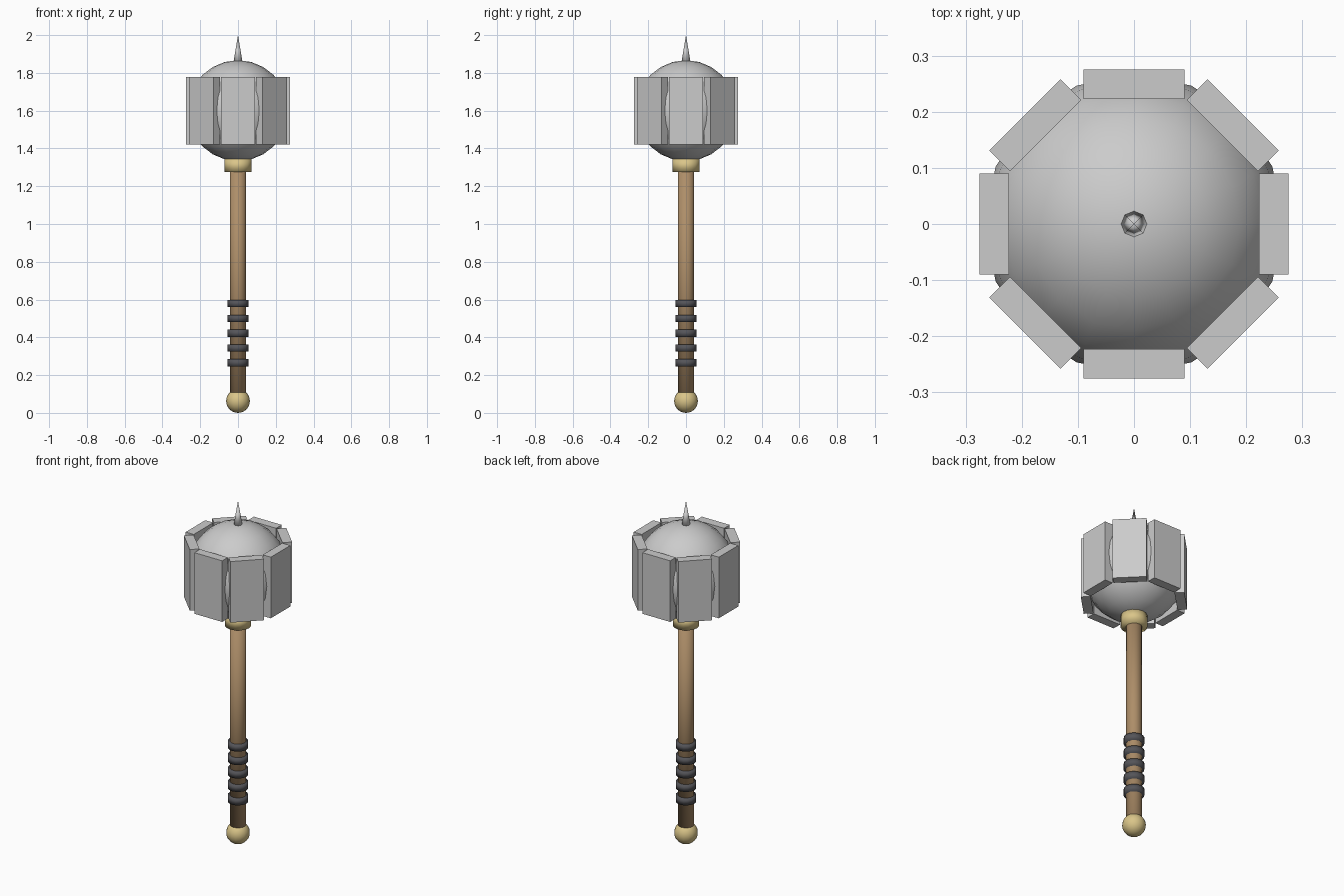
import bpy
from math import pi, sin, cos

if "Cube" in bpy.data.objects:
    bpy.data.objects.remove(bpy.data.objects["Cube"])


def finish(name, color=None, smooth=True):
    obj = bpy.context.object
    obj.name = name
    if smooth:
        bpy.ops.object.shade_smooth()
    if color:
        mat = bpy.data.materials.get(color[0]) or bpy.data.materials.new(color[0])
        mat.diffuse_color = color[1]
        mat.use_nodes = True
        mat.node_tree.nodes["Principled BSDF"].inputs["Base Color"].default_value = mat.diffuse_color
        obj.data.materials.append(mat)
    return obj


def cylinder(name, radius, z0, z1, color, sides=16):
    bpy.ops.mesh.primitive_cylinder_add(vertices=sides, radius=radius, depth=z1 - z0,
                                        location=(0, 0, (z0 + z1) / 2))
    return finish(name, color)


def ball(name, radius, z, color=None, segments=16, rings=12):
    bpy.ops.mesh.primitive_uv_sphere_add(segments=segments, ring_count=rings,
                                         radius=radius, location=(0, 0, z))
    return finish(name, color)


WOOD = ("wood", (0.42, 0.27, 0.14, 1))
BRASS = ("brass", (0.70, 0.56, 0.25, 1))
LEATHER = ("dark_grip", (0.09, 0.09, 0.10, 1))

# Shaft, pommel and collar
cylinder("shaft", 0.043, 0.08, 1.40, WOOD)
ball("pommel", 0.063, 0.063, BRASS)
cylinder("collar", 0.071, 1.275, 1.345, BRASS)

# Grip rings
for i in range(5):
    z = 0.265 + i * 0.0785
    cylinder(f"grip_ring_{i + 1}", 0.055, z - 0.019, z + 0.019, LEATHER)

# Round head
ball("head", 0.267, 1.60)

# Eight flat striking plates around the head
for i in range(8):
    a = i * pi / 4
    bpy.ops.mesh.primitive_cube_add(size=1, location=(0.249 * cos(a), 0.249 * sin(a), 1.60),
                                    rotation=(0, 0, a))
    plate = finish(f"striking_plate_{i + 1}", smooth=False)
    plate.scale = (0.052, 0.18, 0.357)

# Top spike
bpy.ops.mesh.primitive_cone_add(vertices=8, radius1=0.027, radius2=0, depth=0.16,
                                location=(0, 0, 1.92))
finish("top_spike")
